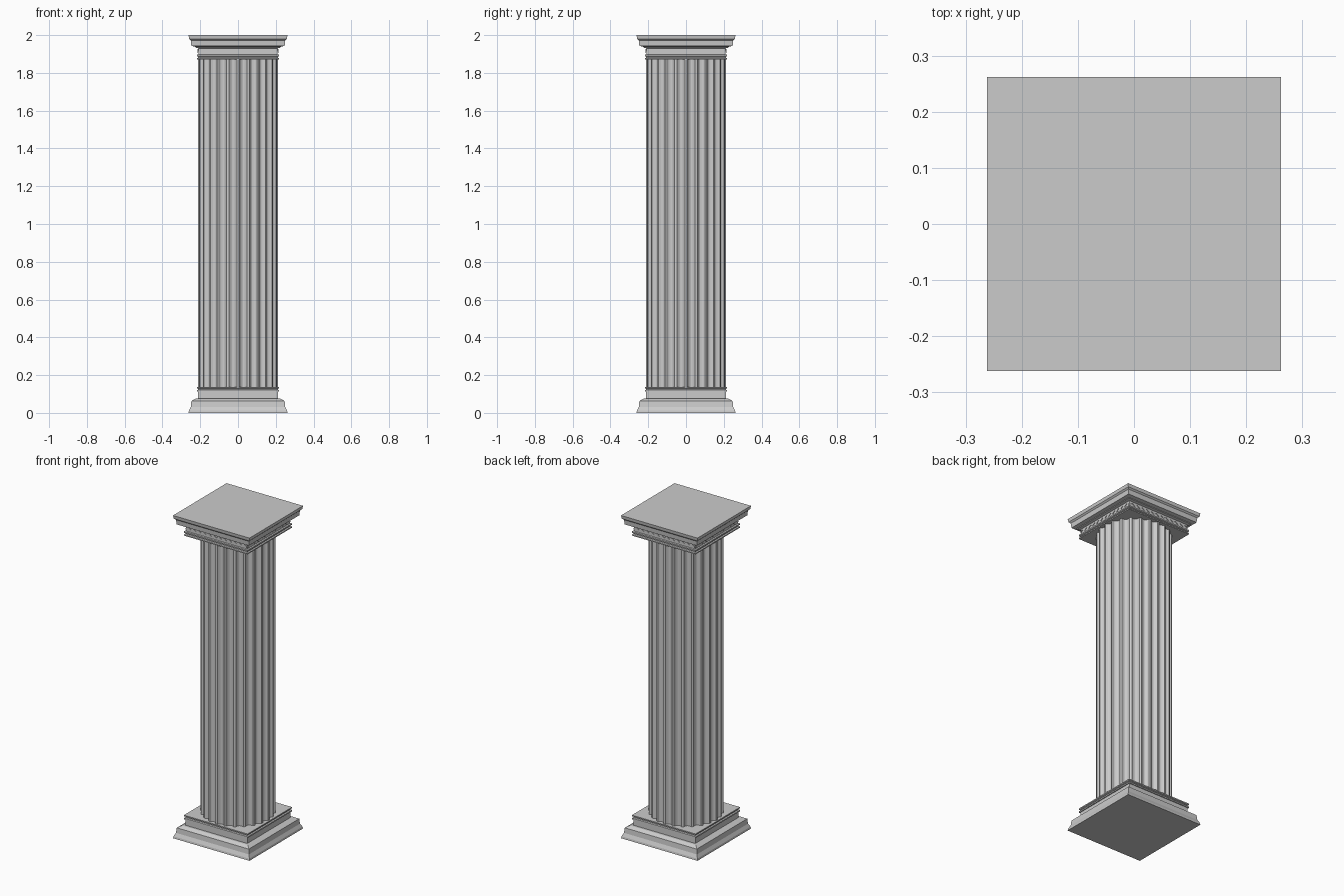
import bpy, bmesh, math
from mathutils import Matrix

if "Cube" in bpy.data.objects:
    bpy.data.objects.remove(bpy.data.objects["Cube"])


def finish(bm, name):
    bmesh.ops.recalc_face_normals(bm, faces=bm.faces)
    me = bpy.data.meshes.new(name)
    bm.to_mesh(me)
    bm.free()
    ob = bpy.data.objects.new(name, me)
    bpy.context.collection.objects.link(ob)
    return ob


def loft(name, rings):
    """Skin closed rings of points and cap both ends."""
    bm = bmesh.new()
    loops = [[bm.verts.new(p) for p in ring] for ring in rings]
    n = len(loops[0])
    for a, b in zip(loops, loops[1:]):
        for i in range(n):
            j = (i + 1) % n
            bm.faces.new((a[i], a[j], b[j], b[i]))
    bm.faces.new(loops[0][::-1])
    bm.faces.new(loops[-1])
    return finish(bm, name)


def square_moulding(name, profile):
    """Sweep a (half width, height) profile around a square."""
    corners = [(-1, -1), (1, -1), (1, 1), (-1, 1)]
    return loft(name, [[(sx * h, sy * h, z) for sx, sy in corners]
                       for h, z in profile])


# Stepped square base
square_moulding("base", [
    (0.262, 0), (0.260, 0.012), (0.250, 0.032), (0.247, 0.063),
    (0.226, 0.075), (0.212, 0.075), (0.212, 0.112), (0.218, 0.112),
    (0.218, 0.120), (0.211, 0.123), (0.211, 0.128), (0.218, 0.131),
    (0.218, 0.138)])

# Square capital
square_moulding("capital", [
    (0.218, 1.870), (0.218, 1.877), (0.211, 1.880), (0.211, 1.885),
    (0.218, 1.888), (0.218, 1.896), (0.210, 1.898), (0.210, 1.930),
    (0.226, 1.934), (0.226, 1.938), (0.247, 1.943), (0.250, 1.972),
    (0.259, 1.980), (0.262, 2.0)])

# Fluted shaft
FLUTES, RADIUS, DEPTH, STEPS = 24, 0.211, 0.017, 6
outline = []
pitch = 2 * math.pi / FLUTES
for f in range(FLUTES):
    for s in range(STEPS + 1):
        t = s / STEPS
        a = (f + 0.11 + 0.78 * t) * pitch
        r = RADIUS - DEPTH * math.sin(math.pi * t) ** 0.8 if 0 < s < STEPS else RADIUS
        outline.append((r * math.cos(a), r * math.sin(a)))
loft("fluted_shaft", [[(x, y, z) for x, y in outline] for z in (0.137, 1.871)])

# Zigzag ornament along the capital's neck on four sides
bm = bmesh.new()
COUNT, HALF = 24, 0.208
for side in range(4):
    rot = Matrix.Rotation(side * math.pi / 2, 4, 'Z')
    columns = []
    for i in range(COUNT + 1):
        x = -HALF + 2 * HALF * i / COUNT
        z = 1.919 if i % 2 else 1.906
        columns.append([bm.verts.new(rot @ v) for v in (
            Matrix.Translation((x, y, z + dz)).translation
            for y, dz in ((-0.209, 0), (-0.214, 0), (-0.214, 0.007), (-0.209, 0.007)))])
    for a, b in zip(columns, columns[1:]):
        for k in range(4):
            m = (k + 1) % 4
            bm.faces.new((a[k], a[m], b[m], b[k]))
    bm.faces.new(columns[0])
    bm.faces.new(columns[-1][::-1])
finish(bm, "zigzag_ornament")
